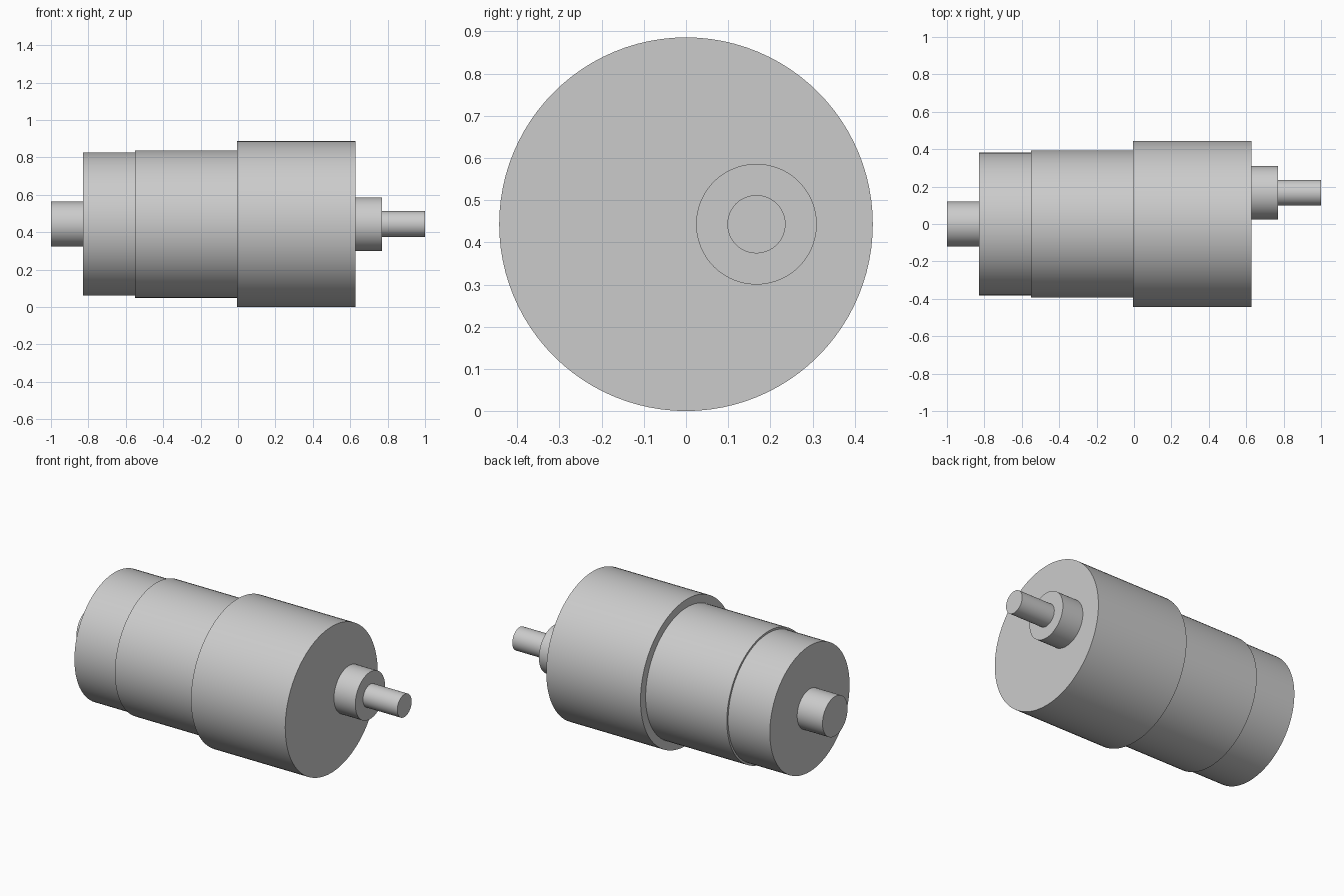
import bpy
import math

if "Cube" in bpy.data.objects:
    bpy.data.objects.remove(bpy.data.objects["Cube"], do_unlink=True)

# Single plain metal colour
GREY = (0.6, 0.6, 0.6, 1.0)
metal = bpy.data.materials.new("grey_metal")
metal.use_nodes = True
metal.diffuse_color = GREY
metal.node_tree.nodes["Principled BSDF"].inputs["Base Color"].default_value = GREY

AXIS_Z = 0.443     # height of the motor axis
SHAFT_Y = 0.167    # sideways offset of the output shaft


def cylinder(name, x0, x1, radius, y=0.0, sides=96):
    """Smooth cylinder lying along x from x0 to x1."""
    bpy.ops.mesh.primitive_cylinder_add(
        vertices=sides, radius=radius, depth=x1 - x0,
        location=((x0 + x1) / 2, y, AXIS_Z), rotation=(0, math.pi / 2, 0))
    obj = bpy.context.object
    obj.name = name
    obj.data.materials.append(metal)
    bpy.ops.object.shade_smooth_by_angle(angle=math.radians(30))
    return obj


# Motor body, from the rear bearing to the gearbox
cylinder("rear_bearing", -1.0, -0.83, 0.12)
cylinder("motor_end_cap", -0.83, -0.55, 0.382)
cylinder("motor_can", -0.55, -0.005, 0.394)
cylinder("gearbox", -0.005, 0.627, 0.443)

# Offset output shaft with its collar
cylinder("shaft_collar", 0.627, 0.77, 0.143, SHAFT_Y)
cylinder("output_shaft", 0.77, 1.0, 0.069, SHAFT_Y)
